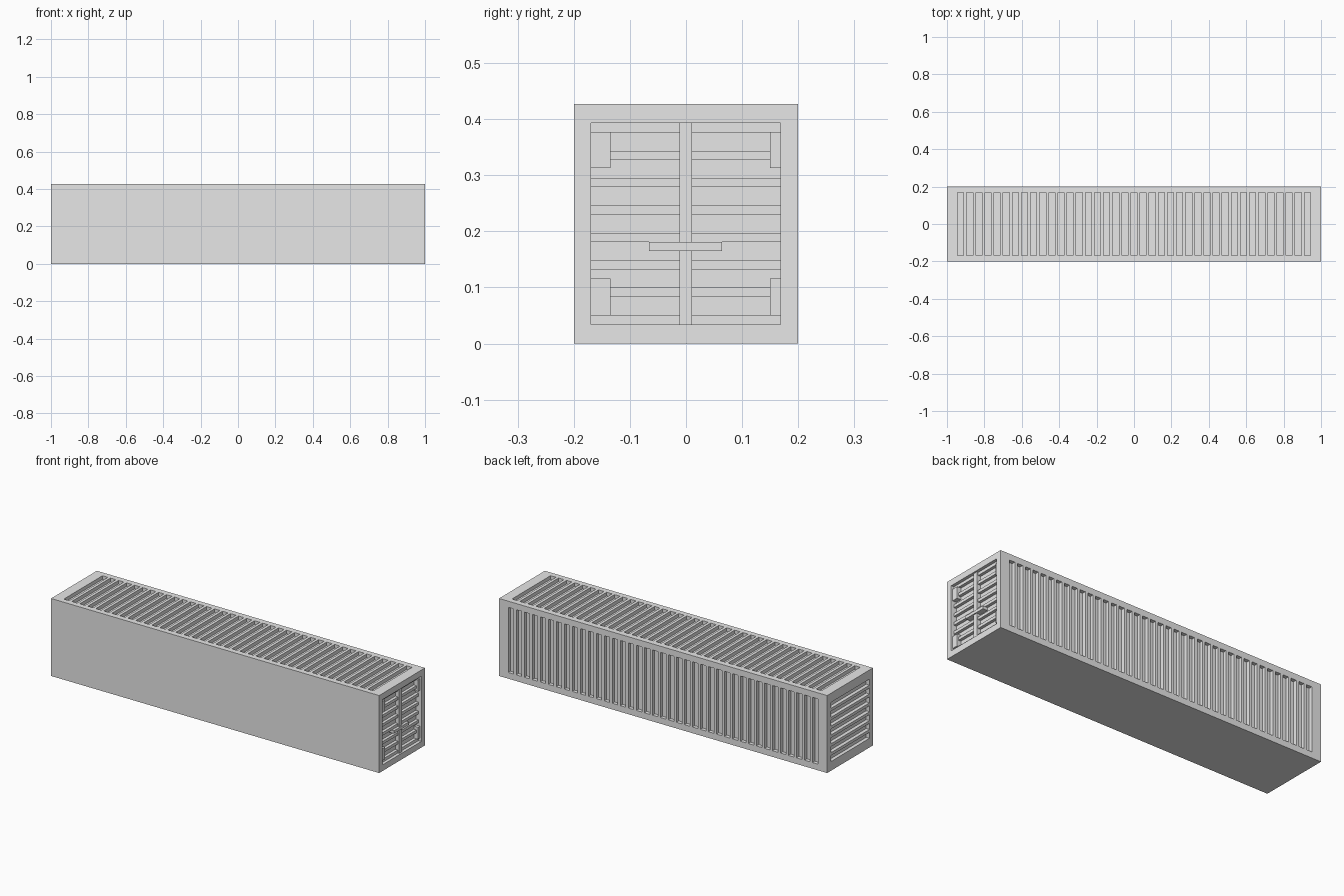
import bpy
import bmesh
from mathutils import Vector

default = bpy.data.objects.get("Cube")
if default:
    bpy.data.objects.remove(default, do_unlink=True)

# One plain grey for everything
grey = bpy.data.materials.new("light_grey")
grey.use_nodes = True
grey.diffuse_color = (0.8, 0.8, 0.8, 1)
grey.node_tree.nodes["Principled BSDF"].inputs["Base Color"].default_value = (0.8, 0.8, 0.8, 1)


def boxes(name, spans):
    """One object made of boxes, each given as (x0, x1), (y0, y1), (z0, z1)."""
    bm = bmesh.new()
    for span in spans:
        low = Vector([s[0] for s in span])
        high = Vector([s[1] for s in span])
        made = bmesh.ops.create_cube(bm, size=1)
        for v in made["verts"]:
            v.co = Vector([(low[i] + high[i]) / 2 + v.co[i] * (high[i] - low[i]) for i in range(3)])
    mesh = bpy.data.meshes.new(name)
    bm.to_mesh(mesh)
    bm.free()
    mesh.materials.append(grey)
    obj = bpy.data.objects.new(name, mesh)
    bpy.context.collection.objects.link(obj)
    return obj


HEIGHT, HALF_W = 0.427, 0.1995
RIB, GROOVE = 0.016, 0.0328
DEPTH = 0.02          # depth of the wall and roof grooves
OUT = 0.05            # cutter overshoot
inner_y = (-0.169, 0.168)
inner_z = (0.034, 0.393)
door_back = 0.967


def groove_spans(count, centre):
    pitch = RIB + GROOVE
    mids = [centre + (i - (count - 1) / 2) * pitch for i in range(count)]
    return [(m - GROOVE / 2, m + GROOVE / 2) for m in mids]


# Grooves on the roof, back wall and closed end, plus the door recess
long_grooves = groove_spans(39, 0)
end_grooves = groove_spans(7, sum(inner_z) / 2)
cuts = [(g, inner_y, (HEIGHT - DEPTH, HEIGHT + OUT)) for g in long_grooves]
cuts += [(g, (HALF_W - DEPTH, HALF_W + OUT), inner_z) for g in long_grooves]
cuts += [((-1 - OUT, -1 + DEPTH), inner_y, g) for g in end_grooves]
cuts.append(((door_back, 1 + OUT), inner_y, inner_z))

# Container body
body = boxes("container_body", [((-1, 1), (-HALF_W, HALF_W), (0, HEIGHT))])
cutter = boxes("groove_cutter", cuts)
cutter.hide_render = True
mod = body.modifiers.new("grooves", "BOOLEAN")
mod.operation = "DIFFERENCE"
mod.solver = "EXACT"
mod.object = cutter
bpy.context.view_layer.objects.active = body
bpy.ops.object.modifier_apply(modifier=mod.name)
bpy.data.objects.remove(cutter, do_unlink=True)

# Horizontal door slats between the grooves
edges = [inner_z[0]] + [z for g in end_grooves for z in g] + [inner_z[1]]
slats = [((door_back, 0.983), inner_y, pair) for pair in zip(edges[::2], edges[1::2])]
boxes("door_slats", slats)

# Centre post and locking bar
boxes("door_post", [((door_back, 0.991), (-0.012, 0.011), inner_z)])
boxes("door_lock", [((door_back, 0.997), (-0.066, 0.064), (0.165, 0.181))])

# Corner hinge plates
hinge_x = (door_back, 0.991)
for side, span_y in (("right", (inner_y[0], -0.135)), ("left", (0.15, inner_y[1]))):
    for level, span_z in (("upper", (0.313, 0.377)), ("lower", (0.05, 0.116))):
        boxes(f"{level}_{side}_hinge", [(hinge_x, span_y, span_z)])
